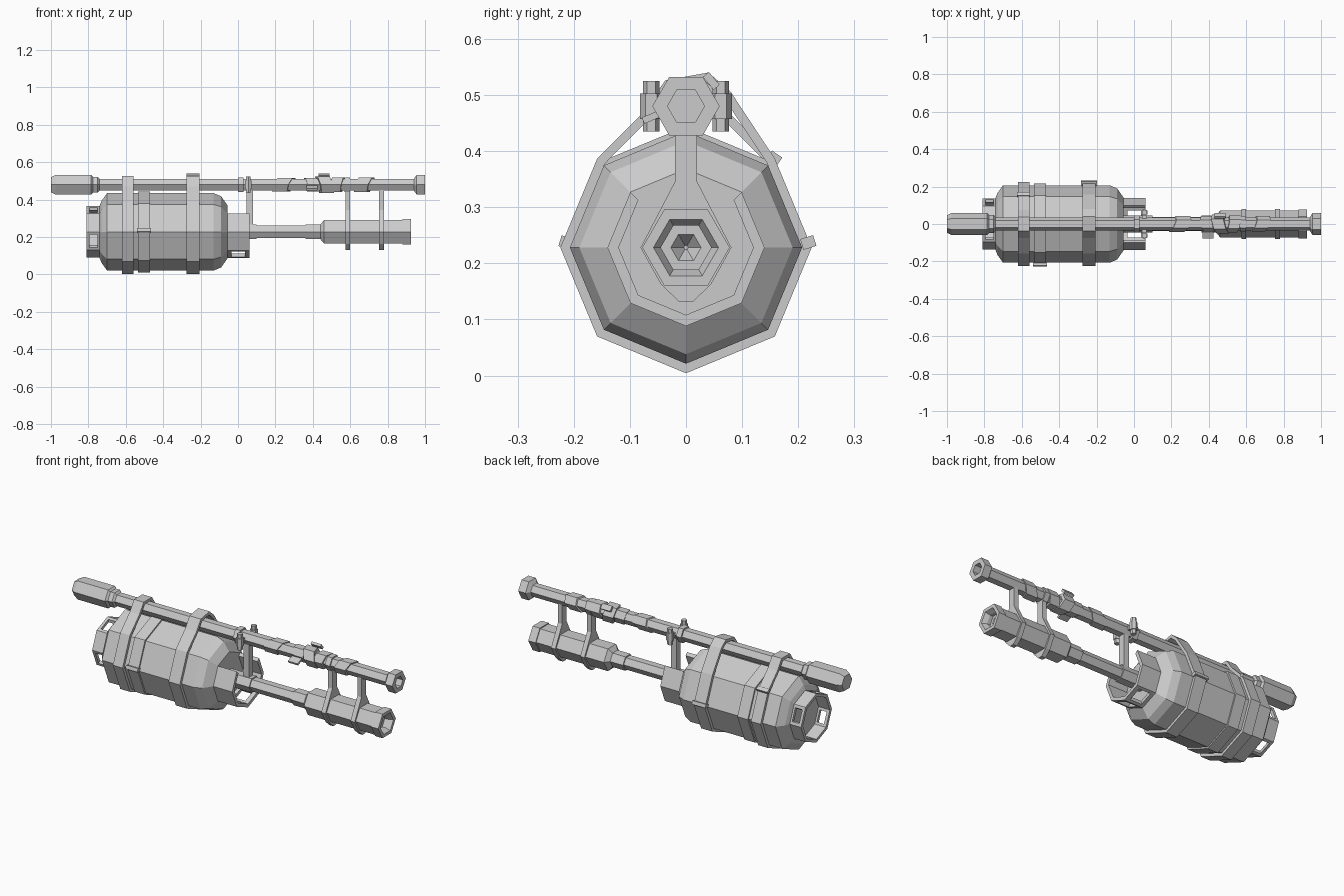
import bpy, bmesh, math
from mathutils import Vector

cube = bpy.data.objects.get("Cube")
if cube:
    bpy.data.objects.remove(cube, do_unlink=True)

GREY = (0.6, 0.6, 0.6, 1)
mat = bpy.data.materials.new("plain grey")
mat.use_nodes = True
mat.diffuse_color = GREY
mat.node_tree.nodes["Principled BSDF"].inputs["Base Color"].default_value = GREY

TANK_Z, PIPE_Z = 0.228, 0.48


def finish(name, bm):
    bmesh.ops.recalc_face_normals(bm, faces=bm.faces)
    mesh = bpy.data.meshes.new(name)
    bm.to_mesh(mesh)
    bm.free()
    mesh.materials.append(mat)
    obj = bpy.data.objects.new(name, mesh)
    bpy.context.collection.objects.link(obj)
    return obj


def ring_point(k, sides, r, z):
    a = math.tau * k / sides
    return Vector((0, r * math.cos(a), z + r * math.sin(a)))


def lathe(name, sides, z, profile, slant=0):
    """Faceted body along x from (x, radius) pairs, capped at both ends."""
    bm = bmesh.new()
    rings = []
    for x, r in profile:
        ring = []
        for k in range(sides):
            p = ring_point(k, sides, r, z)
            p.x = x + slant * (p.z - z + p.y)
            ring.append(bm.verts.new(p))
        rings.append(ring)
    for a, b in zip(rings, rings[1:]):
        for k in range(sides):
            j = (k + 1) % sides
            bm.faces.new((a[k], a[j], b[j], b[k]))
    bm.faces.new(rings[0])
    bm.faces.new(rings[-1])
    return finish(name, bm)


def prism(bm, pts, x0, x1):
    """Extrude a (y, z) outline along x."""
    a = [bm.verts.new((x0, y, z)) for y, z in pts]
    b = [bm.verts.new((x1, y, z)) for y, z in pts]
    bm.faces.new(a)
    bm.faces.new(b)
    for k in range(len(a)):
        j = (k + 1) % len(a)
        bm.faces.new((a[k], a[j], b[j], b[k]))


def strap(name, pts, x0, x1, thick=0.016):
    """Closed flat band with its outer edge on the given (y, z) loop."""
    bm = bmesh.new()
    n = len(pts)
    outer = [Vector(p) for p in pts]
    inner = []
    for k in range(n):
        d0 = (outer[k] - outer[k - 1]).normalized()
        d1 = (outer[(k + 1) % n] - outer[k]).normalized()
        n0, n1 = Vector((-d0.y, d0.x)), Vector((-d1.y, d1.x))
        m = (n0 + n1).normalized()
        inner.append(outer[k] + m * thick / max(m.dot(n0), 0.4))
    for k in range(n):
        j = (k + 1) % n
        prism(bm, (outer[k], outer[j], inner[j], inner[k]), x0, x1)
    bmesh.ops.remove_doubles(bm, verts=bm.verts, dist=0.0001)
    return finish(name, bm)


def box(name, x, y, z, sx, sy, sz, tilt=0):
    bm = bmesh.new()
    c, s = math.cos(tilt), math.sin(tilt)
    pts = [(y + c * a * sy / 2 - s * b * sz / 2, z + s * a * sy / 2 + c * b * sz / 2)
           for a, b in ((-1, -1), (1, -1), (1, 1), (-1, 1))]
    prism(bm, pts, x - sx / 2, x + sx / 2)
    return finish(name, bm)


def collar(name, x0, x1, r, thick, facets, windows, rim):
    """Octagonal guard shell; facets listed in windows get an opening."""
    bm = bmesh.new()
    for k in facets:
        o0, o1 = ring_point(k, 8, r, TANK_Z).yz, ring_point(k + 1, 8, r, TANK_Z).yz
        i0 = ring_point(k, 8, r - thick, TANK_Z).yz
        i1 = ring_point(k + 1, 8, r - thick, TANK_Z).yz
        parts = [(0, 1, x0, x1)]
        if k in windows:
            parts = [(0, 1, x0, x0 + rim), (0, 1, x1 - rim, x1),
                     (0, 0.15, x0 + rim, x1 - rim), (0.85, 1, x0 + rim, x1 - rim)]
        for u, v, a, b in parts:
            prism(bm, (o0.lerp(o1, u), o0.lerp(o1, v), i0.lerp(i1, v), i0.lerp(i1, u)), a, b)
    return finish(name, bm)


# Tank with its end guards
lathe("tank", 8, TANK_Z, [(-0.74, 0.14), (-0.73, 0.165), (-0.70, 0.207),
                          (-0.13, 0.207), (-0.09, 0.19), (-0.055, 0.14)])
collar("rear_guard", -0.81, -0.735, 0.137, 0.018, range(8), (0, 2, 4, 6), 0.016)
collar("front_guard", -0.06, 0.062, 0.14, 0.02, (0, 3, 4, 5, 6, 7), (5, 6), 0.025)

# Straps: one around the tank only, two that also hold the upper pipe
octagon = [tuple(ring_point(k, 8, 0.216, TANK_Z).yz) for k in range(8)]
strap("tank_strap", octagon, -0.535, -0.47)
lower = [tuple(ring_point(k, 8, 0.224, TANK_Z).yz) for k in range(3, 10)]
strap("rear_pipe_strap", lower + [(0.075, 0.47), (0.037, 0.526), (-0.037, 0.526), (-0.075, 0.47)],
      -0.62, -0.56)
strap("front_pipe_strap", lower + [(0.08, 0.505), (0.04, 0.54), (-0.037, 0.526), (-0.075, 0.47)],
      -0.275, -0.205)
box("front_strap_buckle", -0.24, 0.218, 0.237, 0.085, 0.024, 0.02, 0.3)
box("tank_strap_buckle", -0.503, -0.214, 0.237, 0.075, 0.022, 0.02, -0.3)
box("rear_strap_buckle", -0.59, 0.158, 0.388, 0.07, 0.022, 0.016, -0.6)

# Lower barrel with a stepped bore
lathe("barrel", 6, TANK_Z, [(-0.06, 0.045), (0.10, 0.045), (0.10, 0.038), (0.36, 0.038),
                            (0.36, 0.045), (0.44, 0.045), (0.46, 0.072), (0.88, 0.072),
                            (0.88, 0.078), (0.925, 0.078), (0.925, 0.058), (0.90, 0.045),
                            (0.88, 0.045), (0.88, 0.027), (0.85, 0.004)])

# Upper pipe with rear grip and muzzle rim
lathe("upper_pipe", 6, PIPE_Z, [(-1.0, 0.046), (-0.975, 0.06), (-0.785, 0.06), (-0.775, 0.048),
                                (-0.75, 0.048), (-0.74, 0.036), (0.94, 0.036), (0.955, 0.06),
                                (1.0, 0.06), (1.0, 0.033), (0.96, 0.033)])
lathe("pipe_ring", 6, PIPE_Z, [(0.0, 0.046), (0.03, 0.046)])

# Wrapped bands on the upper pipe
for i, (x0, x1, r, slant) in enumerate([(0.205, 0.285, 0.042, 0.4), (0.365, 0.425, 0.041, -0.2),
                                        (0.43, 0.495, 0.052, -0.25), (0.50, 0.56, 0.046, 0.2),
                                        (0.57, 0.60, 0.044, 0), (0.64, 0.71, 0.044, 0.35)]):
    lathe("wrap_band_%d" % (i + 1), 6, PIPE_Z, [(x0, r), (x1, r)], slant)
box("wrap_end_front", 0.395, -0.058, 0.462, 0.06, 0.04, 0.012, 0.4)
box("wrap_end_top", 0.46, 0.045, 0.525, 0.06, 0.014, 0.03, 0.7)

# Hangers that join the barrel to the upper pipe
half = [(0.02, 0.46), (0.02, 0.345), (0.045, 0.297), (0.081, 0.228), (0.045, 0.163), (0.012, 0.131)]
outline = half + [(-y, z) for y, z in reversed(half)]
for name, x in (("rear_hanger", 0.587), ("front_hanger", 0.768)):
    bm = bmesh.new()
    prism(bm, outline, x - 0.013, x + 0.013)
    finish(name, bm)

# Support post and side valves
box("support_post", 0.063, 0, 0.345, 0.034, 0.036, 0.23)
box("valve_axle", 0.055, 0, PIPE_Z, 0.022, 0.13, 0.022)
for side, s in (("left", 1), ("right", -1)):
    for part, r, h in (("stem", 0.015, 0.09), ("grip", 0.02, 0.045)):
        bm = bmesh.new()
        bmesh.ops.create_cone(bm, cap_ends=True, segments=6, radius1=r, radius2=r, depth=h)
        bmesh.ops.translate(bm, verts=bm.verts, vec=(0.055, s * 0.062, PIPE_Z))
        finish("valve_%s_%s" % (part, side), bm)
